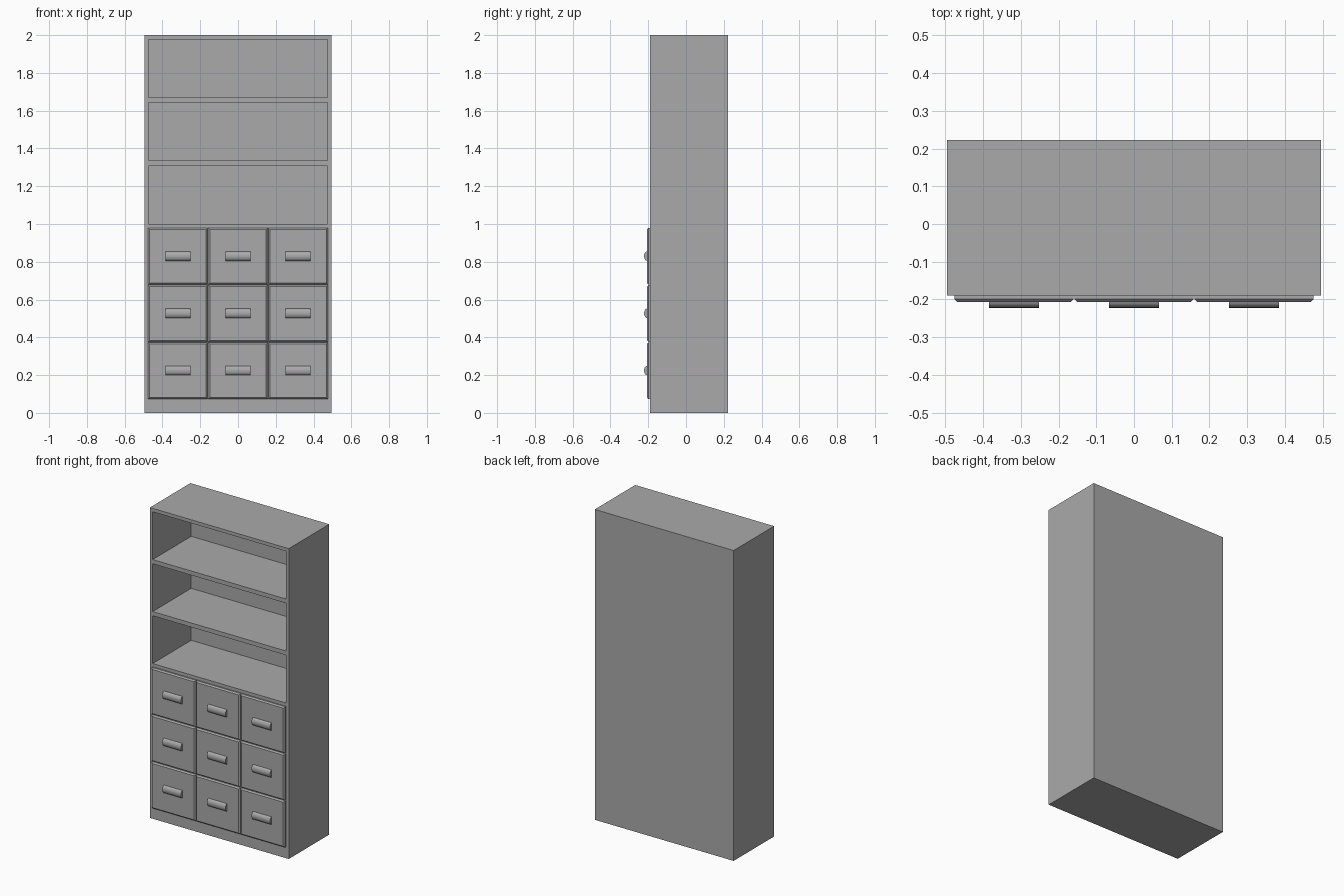
import bpy
import bmesh
import math
from mathutils import Matrix, Vector

if "Cube" in bpy.data.objects:
    bpy.data.objects.remove(bpy.data.objects["Cube"], do_unlink=True)

# One plain grey for the whole cabinet
grey = bpy.data.materials.new("grey")
grey.use_nodes = True
GREY = (0.4, 0.4, 0.4, 1)
grey.diffuse_color = GREY
grey.node_tree.nodes["Principled BSDF"].inputs["Base Color"].default_value = GREY

FRONT, BACK, HALF_W = -0.19, 0.222, 0.495
INNER_HALF = 0.475


def finish(bm, name):
    bmesh.ops.recalc_face_normals(bm, faces=bm.faces)
    mesh = bpy.data.meshes.new(name)
    bm.to_mesh(mesh)
    bm.free()
    mesh.materials.append(grey)
    obj = bpy.data.objects.new(name, mesh)
    bpy.context.collection.objects.link(obj)
    return obj


def add_box(bm, low, high):
    low, high = Vector(low), Vector(high)
    matrix = Matrix.Translation((low + high) / 2) @ Matrix.Diagonal((*(high - low), 1))
    return bmesh.ops.create_cube(bm, size=1, matrix=matrix)["verts"]


def make_drawer(name, x, z, width, height):
    # Panel with chamfered front edges
    bm = bmesh.new()
    add_box(bm, (x - width / 2, FRONT - 0.017, z - height / 2),
            (x + width / 2, FRONT, z + height / 2))
    rim = [e for e in bm.edges if all(v.co.y < FRONT - 0.01 for v in e.verts)]
    bmesh.ops.bevel(bm, geom=rim, offset=0.008, segments=1, affect='EDGES')
    return finish(bm, name)


def make_handle(name, x, z):
    # Rounded pull: half-oval section stretched sideways
    bm = bmesh.new()
    section = []
    for i in range(9):
        a = math.pi * i / 8
        section.append((FRONT - 0.016 - 0.016 * math.sin(a), z + 0.025 * math.cos(a)))
    face = bm.faces.new([bm.verts.new((x - 0.066, y, h)) for y, h in section])
    ext = bmesh.ops.extrude_face_region(bm, geom=[face])["geom"]
    moved = [v for v in ext if isinstance(v, bmesh.types.BMVert)]
    bmesh.ops.translate(bm, verts=moved, vec=(0.132, 0, 0))
    obj = finish(bm, name)
    bpy.ops.object.select_all(action='DESELECT')
    obj.select_set(True)
    bpy.context.view_layer.objects.active = obj
    bpy.ops.object.shade_smooth_by_angle(angle=math.radians(50))
    return obj


# Cabinet body with three open shelf bays
bm = bmesh.new()
add_box(bm, (-HALF_W, FRONT, 0), (HALF_W, BACK, 2))
body = finish(bm, "cabinet_body")

bm = bmesh.new()
for row in range(3):
    bottom = 1.0 + row * 0.335
    add_box(bm, (-INNER_HALF, FRONT - 0.1, bottom), (INNER_HALF, 0.202, bottom + 0.308))
cutter = finish(bm, "shelf_bay_cutter")
cutter.hide_render = True
cutter.hide_viewport = True
cut = body.modifiers.new("shelf_bays", 'BOOLEAN')
cut.object = cutter
cut.operation = 'DIFFERENCE'
cut.solver = 'EXACT'
bpy.context.view_layer.objects.active = body
bpy.ops.object.modifier_apply(modifier=cut.name)
bpy.data.objects.remove(cutter, do_unlink=True)

# Three by three drawers with pulls
for row, level in enumerate(("lower", "middle", "upper")):
    for col, side in enumerate(("right", "centre", "left")):
        x, z = (col - 1) * 0.318, 0.223 + row * 0.303
        make_drawer(f"{level}_{side}_drawer", x, z, 0.315, 0.3)
        make_handle(f"{level}_{side}_handle", x, z + 0.001)
